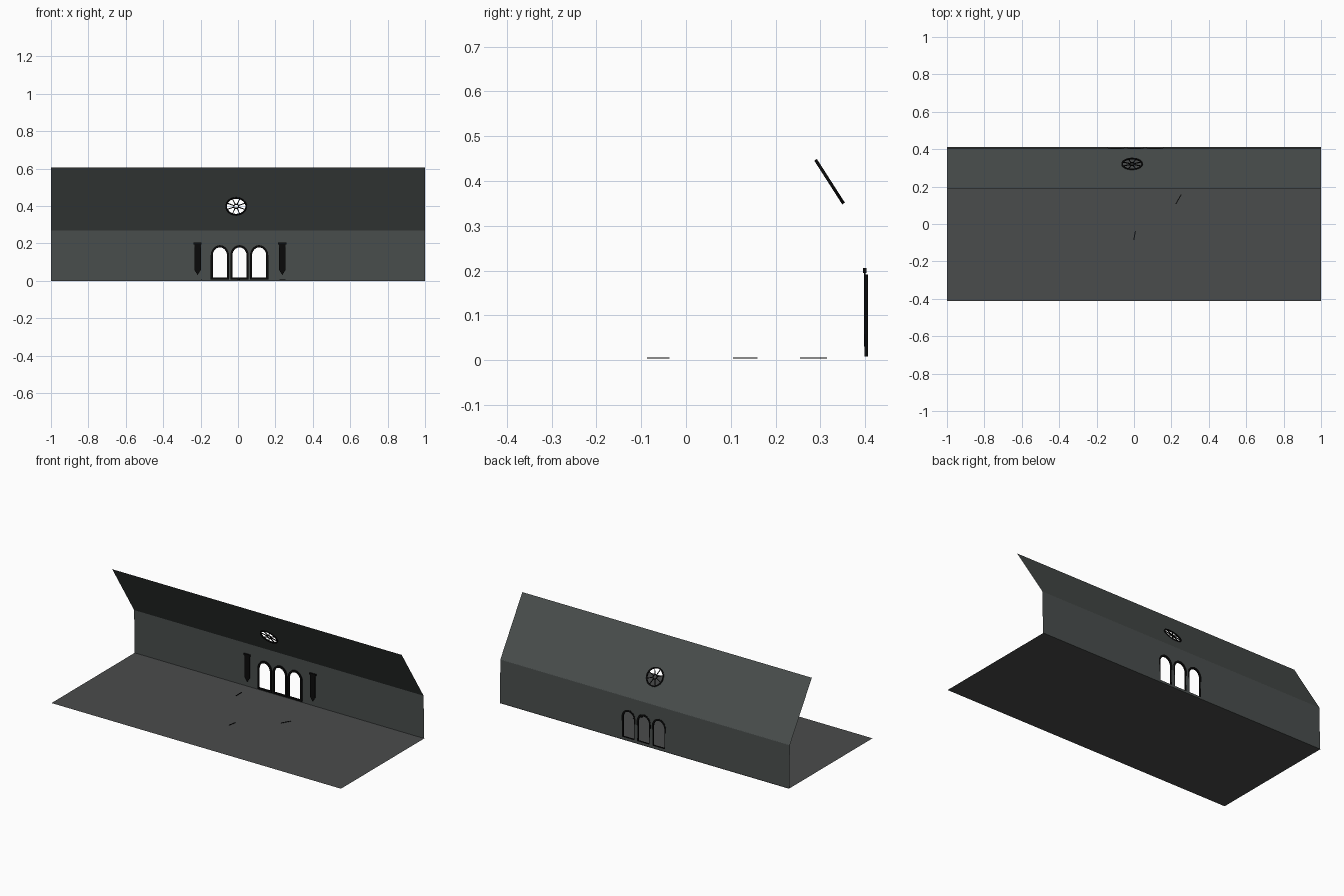
import bpy, bmesh, math
from mathutils import Matrix, Vector

if "Cube" in bpy.data.objects:
    bpy.data.objects.remove(bpy.data.objects["Cube"])


def material(name, rgb):
    m = bpy.data.materials.new(name)
    m.diffuse_color = (*rgb, 1)
    m.use_nodes = True
    m.node_tree.nodes["Principled BSDF"].inputs["Base Color"].default_value = m.diffuse_color
    return m


WALL = material("grey_green_stone", (0.068, 0.077, 0.075))
FLOOR = material("grey_floor", (0.068, 0.072, 0.072))
IRON = material("black_iron", (0.003, 0.003, 0.003))


def plate(name, loops, frame, mat, depth=0.0):
    """Fill 2D loops (later loops are holes), give depth, place with frame."""
    bm = bmesh.new()
    for pts in loops:
        vs = [bm.verts.new((u, v, 0)) for u, v in pts]
        for i, a in enumerate(vs):
            bm.edges.new((a, vs[(i + 1) % len(vs)]))
    bmesh.ops.triangle_fill(bm, use_beauty=True, edges=bm.edges[:], normal=(0, 0, 1))
    if depth:
        ext = bmesh.ops.extrude_face_region(bm, geom=bm.faces[:])
        moved = [g for g in ext["geom"] if isinstance(g, bmesh.types.BMVert)]
        for v in bm.verts:
            v.co.z = -depth / 2
        for v in moved:
            v.co.z = depth / 2
        bmesh.ops.recalc_face_normals(bm, faces=bm.faces[:])
    bm.transform(frame)
    me = bpy.data.meshes.new(name)
    bm.to_mesh(me)
    bm.free()
    me.materials.append(mat)
    ob = bpy.data.objects.new(name, me)
    bpy.context.collection.objects.link(ob)
    return ob


def rect(u0, u1, v0, v1):
    return [(u0, v0), (u1, v0), (u1, v1), (u0, v1)]


def circle(cu, cv, r, n=32):
    return [(cu + r * math.cos(2 * math.pi * i / n),
             cv + r * math.sin(2 * math.pi * i / n)) for i in range(n)]


def arch(cu, half, base, spring, top, n=14):
    pts = [(cu - half, base), (cu + half, base)]
    for i in range(n + 1):
        a = math.pi * i / n
        pts.append((cu + half * math.cos(a), spring + (top - spring) * math.sin(a)))
    return pts


def slope(y0, z0, y1, z1):
    """Frame with u along x and v running from (y0,z0) towards (y1,z1)."""
    v = Vector((0, y1 - y0, z1 - z0))
    length = v.length
    v.normalize()
    u = Vector((1, 0, 0))
    w = u.cross(v)
    m = Matrix((u, v, w)).transposed().to_4x4()
    return Matrix.Translation((0, y0, z0)) @ m, length


# Floor
plate("floor", [rect(-1, 1, -0.412, 0.412)], Matrix.Identity(4), FLOOR)

# Back wall with three arched openings
centres = (-0.097, 0.008, 0.113)
wall_frame, wall_h = slope(0.409, 0, 0.403, 0.27)
holes = [arch(c, 0.043, 0.015, 0.135, 0.184) for c in centres]
plate("back_wall", [rect(-1, 1, 0, wall_h)] + holes, wall_frame, WALL)

# Window frames
upright, _ = slope(0.4025, 0, 0.4025, 1)
for i, c in enumerate(centres):
    plate(f"window_frame_{i + 1}",
          [arch(c, 0.049, 0.008, 0.135, 0.191), arch(c, 0.038, 0.018, 0.135, 0.179)],
          upright, IRON, 0.008)

# Sloping roof with a round opening
roof_frame, roof_len = slope(0.404, 0.268, 0.187, 0.607)
rose_u, rose_v = -0.01, 0.155
plate("roof_slope", [rect(-1, 1, 0, roof_len), circle(rose_u, rose_v, 0.054)],
      roof_frame, WALL)

# Round window: rim, hub ring and spokes
plate("round_window_rim", [circle(rose_u, rose_v, 0.058), circle(rose_u, rose_v, 0.050)],
      roof_frame, IRON, 0.007)
plate("round_window_hub", [circle(rose_u, rose_v, 0.015, 16), circle(rose_u, rose_v, 0.011, 16)],
      roof_frame, IRON, 0.006)
for k in range(8):
    turn = Matrix.Translation((rose_u, rose_v, 0)) @ Matrix.Rotation(math.pi / 4 * (k + 0.5), 4, 'Z')
    plate(f"round_window_spoke_{k + 1}", [rect(0.013, 0.052, -0.0016, 0.0016)],
          roof_frame @ turn, IRON, 0.005)

# Hanging banners with pointed ends and top rods
banner_frame, _ = slope(0.399, 0, 0.399, 1)
for side, c in (("left", -0.216), ("right", 0.237)):
    w = 0.017
    plate(f"banner_{side}",
          [[(c, 0.031), (c + w, 0.058), (c + w, 0.2), (c - w, 0.2), (c - w, 0.058)]],
          banner_frame, IRON, 0.004)
    plate(f"banner_rod_{side}", [rect(c - 0.022, c + 0.022, 0.195, 0.206)],
          banner_frame, IRON, 0.007)

# Small slivers of debris on the floor
for i, (x, y, length, angle) in enumerate(
        ((0.003, -0.062, 0.05, 1.4), (0.238, 0.132, 0.06, 1.05), (-0.195, 0.285, 0.06, 1.6))):
    place = Matrix.Translation((x, y, 0.005)) @ Matrix.Rotation(angle, 4, 'Z')
    plate(f"floor_sliver_{i + 1}", [rect(-length / 2, length / 2, -0.0025, 0.0025)],
          place, IRON, 0.002)
